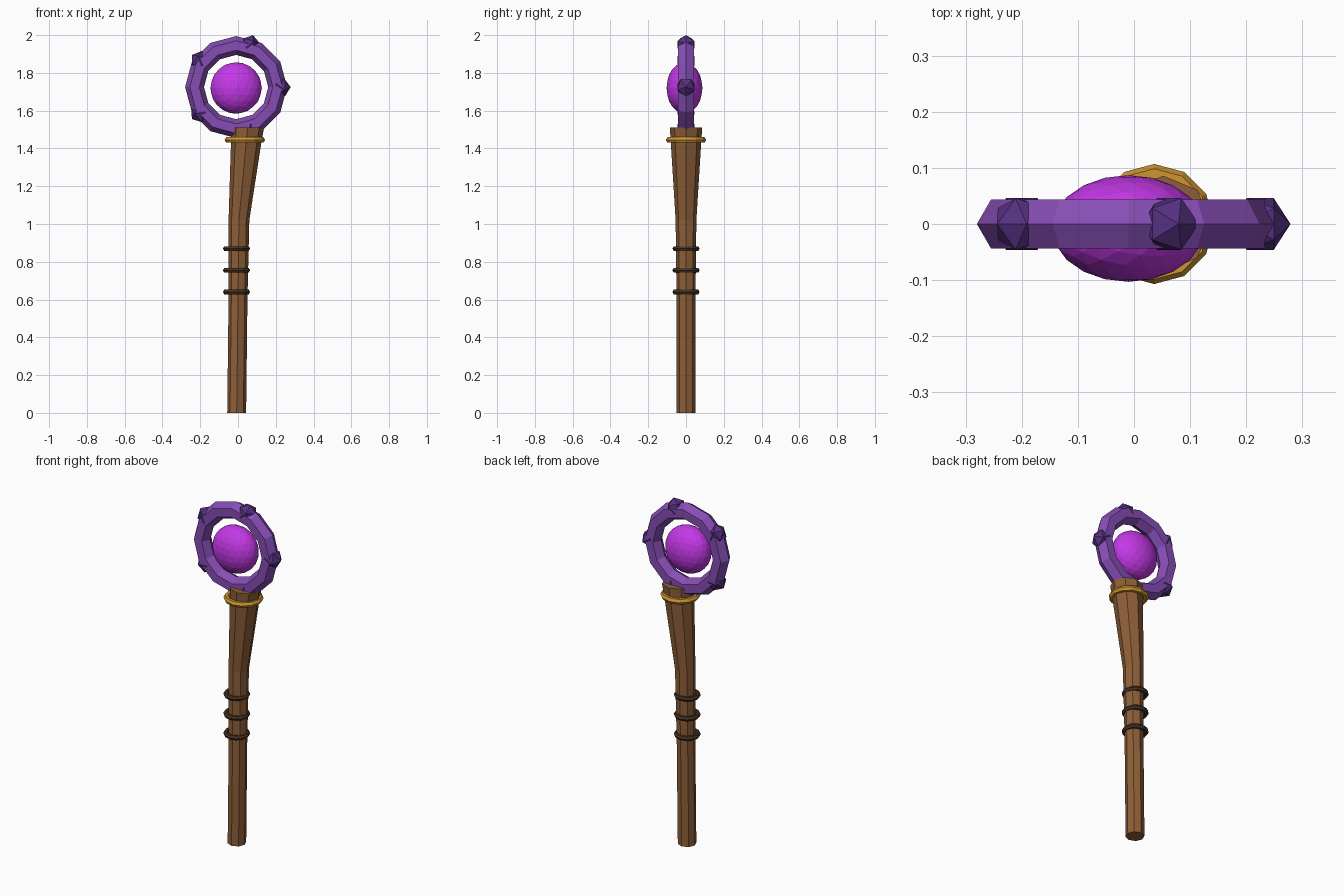
import bpy, bmesh, math
from mathutils import Matrix, Vector

if "Cube" in bpy.data.objects:
    bpy.data.objects.remove(bpy.data.objects["Cube"])


def mat(name, rgb):
    m = bpy.data.materials.new(name)
    m.diffuse_color = (*rgb, 1)
    m.use_nodes = True
    m.node_tree.nodes["Principled BSDF"].inputs["Base Color"].default_value = m.diffuse_color
    return m


WOOD = mat("wood", (0.27, 0.115, 0.04))
WRAP = mat("dark_leather", (0.06, 0.032, 0.017))
GOLD = mat("gold", (0.62, 0.30, 0.03))
PURPLE = mat("purple", (0.24, 0.075, 0.46))
DARK = mat("dark_purple", (0.09, 0.03, 0.22))
MAGENTA = mat("magenta", (0.55, 0.04, 0.80))


def finish(bm, name, material):
    bmesh.ops.recalc_face_normals(bm, faces=bm.faces)
    me = bpy.data.meshes.new(name)
    bm.to_mesh(me)
    bm.free()
    me.materials.append(material)
    ob = bpy.data.objects.new(name, me)
    bpy.context.collection.objects.link(ob)
    return ob


def bridge(bm, a, b):
    n = len(a)
    for i in range(n):
        bm.faces.new((a[i], a[(i + 1) % n], b[(i + 1) % n], b[i]))


def torus(name, major, minor, n, sides, matrix, material):
    bm = bmesh.new()
    loops = []
    for i in range(n):
        t = math.tau * i / n
        loop = []
        for j in range(sides):
            p = math.tau * j / sides
            r = major + minor * math.cos(p)
            co = Vector((r * math.cos(t), r * math.sin(t), minor * math.sin(p)))
            loop.append(bm.verts.new(matrix @ co))
        loops.append(loop)
    for i in range(n):
        bridge(bm, loops[i], loops[(i + 1) % n])
    return finish(bm, name, material)


def ico(name, subdiv, matrix, material):
    bm = bmesh.new()
    bmesh.ops.create_icosphere(bm, subdivisions=subdiv, radius=1, matrix=matrix)
    return finish(bm, name, material)


# Bent eight-sided shaft: (height, centre x, radius)
bm = bmesh.new()
loops = []
for z, x, r in [(0, -0.007, 0.05), (0.6, 0, 0.05), (1.02, 0.005, 0.055),
                (1.44, 0.044, 0.081), (1.51, 0.052, 0.086)]:
    loops.append([bm.verts.new((x + r * math.cos(k * math.pi / 4),
                                r * math.sin(k * math.pi / 4), z)) for k in range(8)])
for a, b in zip(loops, loops[1:]):
    bridge(bm, a, b)
bm.faces.new(loops[0])
bm.faces.new(loops[-1])
finish(bm, "shaft", WOOD)

# Grip bands and gold collar
for i, z in enumerate((0.64, 0.755, 0.87)):
    torus(f"grip_band_{i + 1}", 0.058, 0.014, 12, 6,
          Matrix.Translation((-0.008, 0, z)), WRAP)
torus("collar", 0.09, 0.017, 12, 6, Matrix.Translation((0.036, 0, 1.445)), GOLD)

# Upright head ring
C = Vector((-0.01, 0, 1.725))
torus("head_ring", 0.22, 0.05, 12, 6,
      Matrix.Translation(C) @ Matrix.Rotation(math.pi / 2, 4, 'X'), PURPLE)

# Five faceted studs pointing outward round the ring
for i in range(5):
    a = math.tau * i / 5
    m = (Matrix.Translation(C) @ Matrix.Rotation(math.pi / 2 - a, 4, 'Y')
         @ Matrix.Translation((0, 0, 0.235)) @ Matrix.Scale(0.054, 4))
    ico(f"stud_{i + 1}", 1, m, DARK)

# Flattened orb floating in the ring
ico("orb", 3, Matrix.Translation((-0.01, -0.008, 1.72))
    @ Matrix.Diagonal((0.136, 0.095, 0.136, 1)), MAGENTA)
